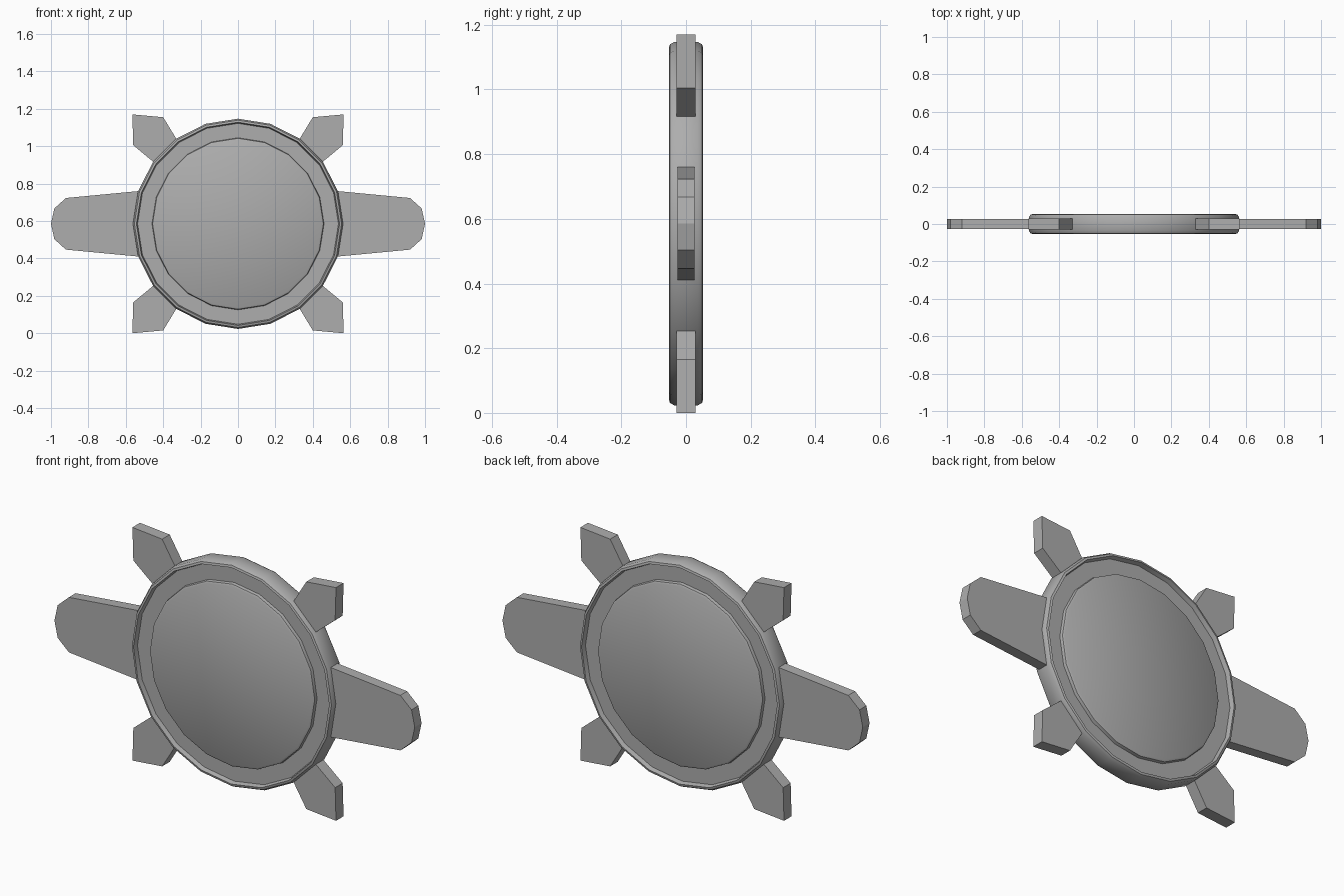
import bpy, bmesh, math

CENTRE_Z = 0.585
SIDES = 20

if "Cube" in bpy.data.objects:
    bpy.data.objects.remove(bpy.data.objects["Cube"], do_unlink=True)

# Single grey material
grey = bpy.data.materials.new("plain grey")
grey.use_nodes = True
colour = (0.42, 0.42, 0.42, 1)
grey.diffuse_color = colour
grey.node_tree.nodes["Principled BSDF"].inputs["Base Color"].default_value = colour


def finish(bm, name, smooth=False):
    bmesh.ops.recalc_face_normals(bm, faces=bm.faces)
    mesh = bpy.data.meshes.new(name)
    bm.to_mesh(mesh)
    bm.free()
    mesh.materials.append(grey)
    obj = bpy.data.objects.new(name, mesh)
    bpy.context.collection.objects.link(obj)
    obj.location.z = CENTRE_Z
    if smooth:
        bpy.ops.object.select_all(action="DESELECT")
        obj.select_set(True)
        bpy.context.view_layer.objects.active = obj
        bpy.ops.object.shade_smooth_by_angle(angle=math.radians(30))
    return obj


def lathe(profile, name):
    """Turn (radius, y) points around the y axis and cap both ends."""
    bm = bmesh.new()
    rings = []
    for radius, y in profile:
        angles = [math.tau * i / SIDES for i in range(SIDES)]
        rings.append([bm.verts.new((radius * math.cos(a), y, radius * math.sin(a)))
                      for a in angles])
    for lower, upper in zip(rings, rings[1:]):
        for i in range(SIDES):
            j = (i + 1) % SIDES
            bm.faces.new((lower[i], lower[j], upper[j], upper[i]))
    bm.faces.new(rings[0])
    bm.faces.new(rings[-1])
    return finish(bm, name, smooth=True)


def plate(outline, half, name, sx=1, sz=1):
    """Extrude an (x, z) outline through the thickness, mirrored by sign."""
    bm = bmesh.new()
    face = bm.faces.new([bm.verts.new((sx * x, -half, sz * z)) for x, z in outline])
    out = bmesh.ops.extrude_face_region(bm, geom=[face])
    verts = [v for v in out["geom"] if isinstance(v, bmesh.types.BMVert)]
    bmesh.ops.translate(bm, verts=verts, vec=(0, 2 * half, 0))
    return finish(bm, name)


# Round body: raised centre disc, sunken ring and rounded outer lip on both sides
half_profile = [(0.448, 0.05), (0.457, 0.045), (0.46, 0.03), (0.537, 0.03),
                (0.543, 0.053), (0.554, 0.05), (0.562, 0.036)]
back = half_profile
front = [(r, -y) for r, y in reversed(half_profile)]
lathe(back + front, "round_body")

# Long side arms with rounded tips
upper_arm = [(0.52, 0.176), (0.92, 0.138), (0.982, 0.082)]
arm = upper_arm + [(1.0, 0)] + [(x, -z) for x, z in reversed(upper_arm)]
for side, sx in (("left", 1), ("right", -1)):
    plate(arm, 0.027, side + "_arm", sx)

# Four short corner lugs
lug = [(0.32, 0.44), (0.33, 0.455), (0.4, 0.57), (0.565, 0.585),
       (0.56, 0.42), (0.455, 0.333), (0.44, 0.32)]
for side, sx in (("left", 1), ("right", -1)):
    for level, sz in (("upper", 1), ("lower", -1)):
        plate(lug, 0.03, f"{level}_{side}_lug", sx, sz)
